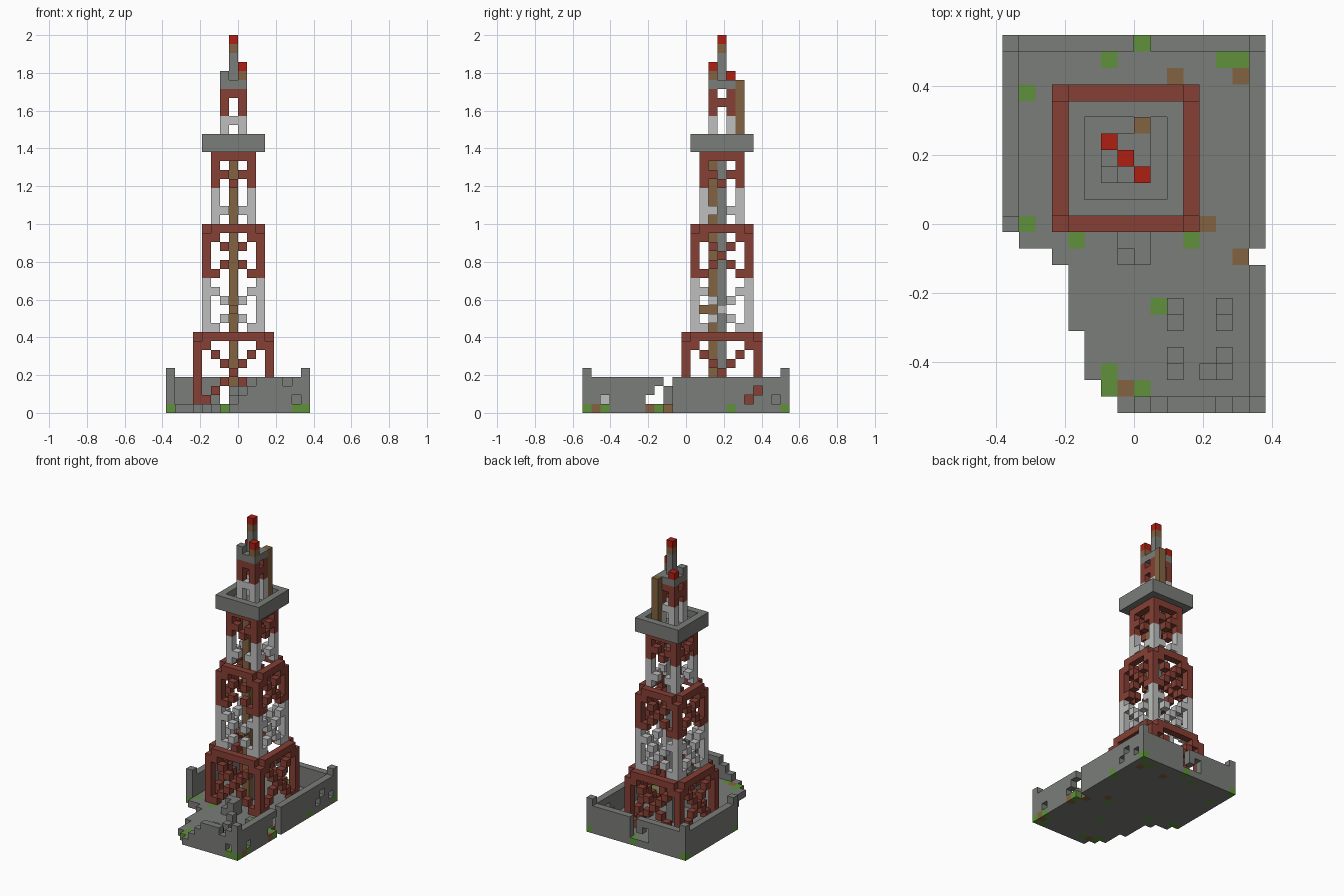
import bpy
import bmesh
from mathutils import Vector

if "Cube" in bpy.data.objects:
    bpy.data.objects.remove(bpy.data.objects["Cube"], do_unlink=True)

V = 2 / 42                      # block edge
NX, NY = 16, 23                 # footprint in blocks
CX, CY = 7, 15                  # tower axis in blocks

PALETTE = {
    "stone_grey": (0.195, 0.205, 0.192),
    "rust_red": (0.235, 0.05, 0.034),
    "pale_grey": (0.51, 0.52, 0.51),
    "brown": (0.225, 0.127, 0.053),
    "moss_green": (0.115, 0.285, 0.045),
    "signal_red": (0.43, 0.014, 0.006),
}
mats = {}
for name, rgb in PALETTE.items():
    m = bpy.data.materials.new(name)
    m.use_nodes = True
    m.diffuse_color = (*rgb, 1)
    m.node_tree.nodes["Principled BSDF"].inputs["Base Color"].default_value = (*rgb, 1)
    mats[name] = m
COLOURS = list(PALETTE)
GREY, RED, PALE, BROWN, GREEN, SIGNAL = COLOURS

cells = {}                      # block position -> (part, colour)


def box(part, colour, x, y, z):
    """Fill a block range; each axis is one index or an inclusive pair."""
    spans = [(a, a) if isinstance(a, int) else a for a in (x, y, z)]
    for i in range(spans[0][0], spans[0][1] + 1):
        for j in range(spans[1][0], spans[1][1] + 1):
            for k in range(spans[2][0], spans[2][1] + 1):
                cells[i, j, k] = (part, colour)


def four_sides(part, colour, r, u, z):
    """Place one block at offset u on each of the four tower faces."""
    for s in (-1, 1):
        box(part, colour, CX + u, CY + s * r, z)
        box(part, colour, CX + s * r, CY + u, z)


def legs(part, colour, r, z):
    for sx in (-r, r):
        for sy in (-r, r):
            box(part, colour, CX + sx, CY + sy, z)


def cross(part, colour, r, z0):
    """X brace filling the bay between the legs."""
    n = r - 1
    for u in range(-n, n + 1):
        for d in (u, -u):
            four_sides(part, colour, r, u, z0 + n + d)


def beam(part, colour, r, z):
    for u in range(1 - r, r):
        four_sides(part, colour, r, u, z)


# Base floor, with the broken front right corner stepped away
for i in range(NX):
    front = {0: 11, 1: 10, 2: 10, 3: 9, 4: 5, 5: 2, 6: 1}.get(i, 0)
    box("floor", GREY, i, (front, NY - 1), 0)

# Perimeter walls and corner posts
box("wall", GREY, 0, (11, 22), (1, 3))
box("wall", GREY, (0, 15), 22, (1, 3))
box("wall", GREY, 15, (0, 22), (1, 3))
for i, h in zip(range(8, 15), (1, 2, 3, 3, 3, 2, 3)):
    box("wall", GREY, i, 0, (1, h))
for i, j in ((0, 11), (0, 22), (15, 22), (15, 0)):
    box("wall", GREY, i, j, 4)

# Holes and gaps broken through the walls
gaps = [(15, 9, k) for k in range(4)] + [(8, 22, k) for k in (1, 2, 3)]
gaps += [(15, 7, 1), (15, 8, 1), (15, 8, 2), (15, 2, 1), (15, 18, 1), (15, 19, 2),
         (15, 21, 1), (14, 0, 1), (6, 22, 1), (6, 22, 2), (7, 22, 1)]
for g in gaps:
    cells.pop(g, None)

# Rubble and benches inside the walls
for i, j, h in ((7, 9, 1), (7, 10, 2), (8, 9, 2), (8, 10, 2), (10, 5, 1), (10, 6, 2),
                (13, 5, 1), (13, 6, 2), (10, 2, 2), (10, 3, 1), (13, 3, 1), (12, 2, 1)):
    box("rubble", GREY, i, j, (1, h))
box("rubble", PALE, 13, 2, 1)
box("rubble", GREY, 13, 2, 2)

# Moss and dirt patches in the floor
for i, j in ((6, 21), (8, 22), (13, 21), (14, 21), (1, 19), (1, 11), (4, 10), (11, 10),
             (9, 6), (6, 1), (6, 2), (8, 1), (0, 22), (15, 22), (15, 0), (14, 0),
             (15, 2), (15, 8), (15, 16), (0, 11)):
    box("floor", GREEN, i, j, 0)
for i, j in ((10, 20), (14, 20), (12, 11), (14, 9), (7, 1), (15, 1), (15, 7)):
    box("floor", BROWN, i, j, 0)

# Lower tower stage
legs("lower_stage", RED, 4, (1, 7))
cross("lower_stage", RED, 4, 1)
beam("lower_stage", RED, 4, 8)

# Middle stage: pale bay under a red bay
legs("middle_stage", PALE, 3, (9, 14))
cross("middle_stage", PALE, 3, 9)
legs("middle_stage", RED, 3, (15, 19))
cross("middle_stage", RED, 3, 15)
beam("middle_stage", RED, 3, 20)
for z in (11, 17):
    cells.pop((CX, CY - 3, z), None)

# Upper stage
legs("upper_stage", PALE, 2, (21, 24))
legs("upper_stage", RED, 2, (25, 28))
for z, colour in ((22, PALE), (26, RED)):
    for u in (-1, 1):
        four_sides("upper_stage", colour, 2, u, z)
four_sides("upper_stage", RED, 2, 0, 25)
beam("upper_stage", RED, 2, 28)

# Central column and ladder
box("column", GREY, CX, CY, (1, 28))
box("ladder", BROWN, CX, CY - 1, (1, 28))
box("ladder", BROWN, CX, CY - 2, 11)

# Observation deck with a raised rim
box("deck", GREY, (CX - 3, CX + 3), (CY - 3, CY + 3), 29)
beam("deck", GREY, 3, 30)
legs("deck", GREY, 3, 30)

# Top cabin
legs("cabin", PALE, 1, (30, 32))
legs("cabin", RED, 1, (33, 35))
for s in (-1, 1):
    box("cabin", PALE, CX, CY + s, 32)
    box("cabin", RED, CX, CY + s, 35)
    box("cabin", RED, CX + s, CY, 34)
box("cabin", GREY, (CX - 1, CX + 1), (CY - 1, CY + 1), 36)
box("cabin", GREY, CX - 1, CY - 1, 37)

# Masts and signal lamps
box("mast", GREY, CX, CY, (37, 39))
box("mast", BROWN, CX, CY, 40)
box("mast", BROWN, CX + 1, CY - 1, 37)
box("back_pole", BROWN, CX + 1, CY + 2, (30, 36))
box("signal_lamp", SIGNAL, CX, CY, 41)
box("signal_lamp", SIGNAL, CX + 1, CY - 1, 38)
box("signal_lamp", SIGNAL, CX - 1, CY + 1, 37)


def build(part):
    """Turn the blocks of one part into a mesh of its exposed faces."""
    own = {c: col for c, (p, col) in cells.items() if p == part}
    used = [c for c in COLOURS if c in own.values()]
    bm = bmesh.new()
    corners = {}

    def vert(p):
        key = tuple(p)
        if key not in corners:
            corners[key] = bm.verts.new(((p[0] - NX / 2) * V, (p[1] - NY / 2) * V, p[2] * V))
        return corners[key]

    for c, colour in own.items():
        for axis in range(3):
            for side in (0, 1):
                step = [0, 0, 0]
                step[axis] = 2 * side - 1
                if tuple(a + b for a, b in zip(c, step)) in cells:
                    continue
                ring = []
                for s, t in ((0, 0), (1, 0), (1, 1), (0, 1)):
                    p = list(c)
                    p[axis] += side
                    p[(axis + 1) % 3] += s
                    p[(axis + 2) % 3] += t
                    ring.append(vert(p))
                face = bm.faces.new(ring if side else ring[::-1])
                face.material_index = used.index(colour)
    mesh = bpy.data.meshes.new(part)
    bm.to_mesh(mesh)
    bm.free()
    for colour in used:
        mesh.materials.append(mats[colour])
    bpy.context.scene.collection.objects.link(bpy.data.objects.new(part, mesh))


for part in dict.fromkeys(p for p, _ in cells.values()):
    build(part)
